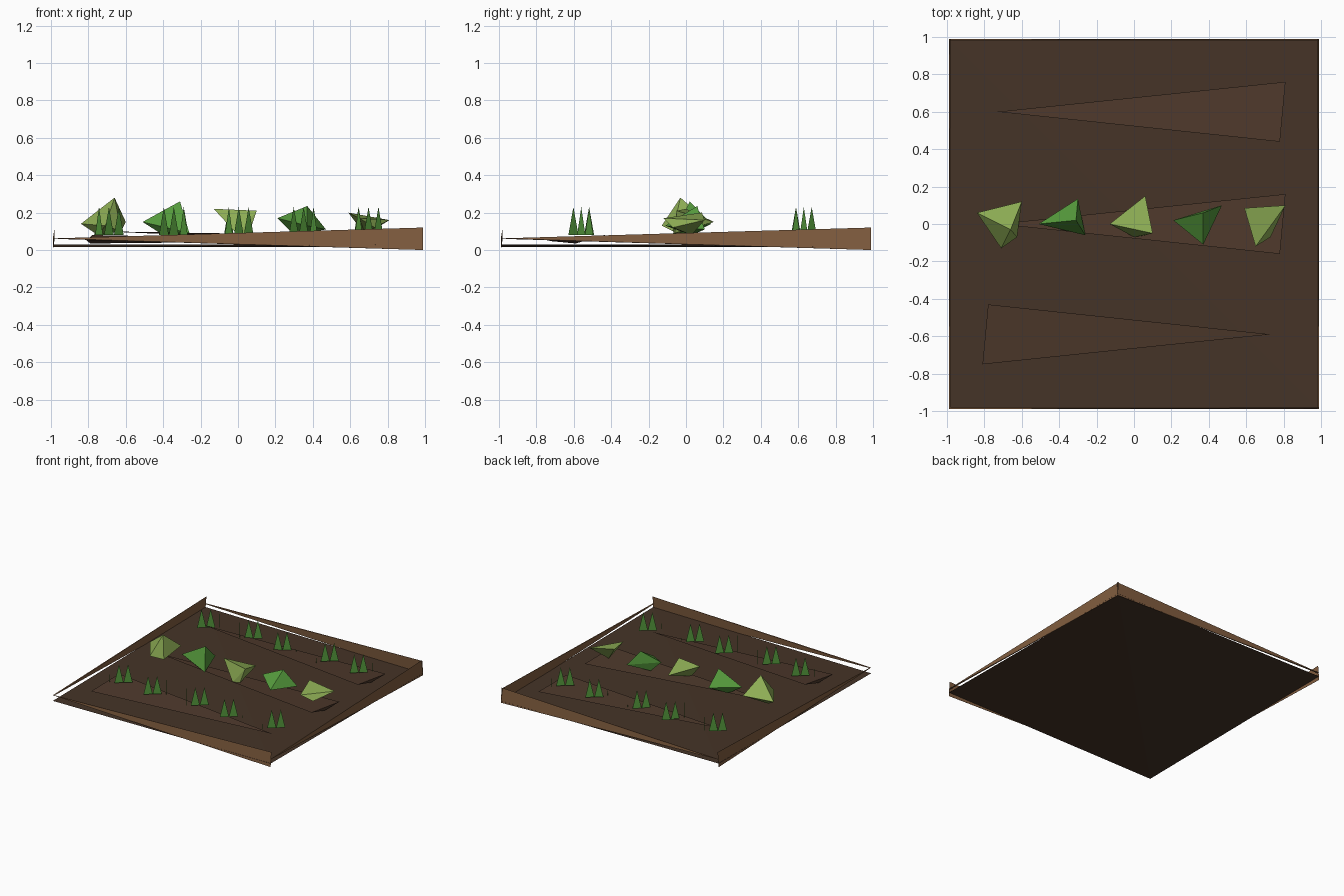
import bpy, bmesh, math
from mathutils import Vector

if "Cube" in bpy.data.objects:
    bpy.data.objects.remove(bpy.data.objects["Cube"])


def mat(name, r, g, b):
    m = bpy.data.materials.new(name)
    m.diffuse_color = (r, g, b, 1)
    m.use_nodes = True
    m.node_tree.nodes["Principled BSDF"].inputs["Base Color"].default_value = m.diffuse_color
    return m


WOOD = mat("wood", .22, .11, .05)
SOIL = mat("soil", .06, .034, .02)
BED = mat("bed_soil", .075, .04, .024)
LIGHT = mat("light_leaf", .27, .42, .09)
GREEN = mat("green_leaf", .09, .32, .045)


def hull(name, pts, m):
    """Faceted solid from the convex hull of a few points."""
    bm = bmesh.new()
    for p in pts:
        bm.verts.new(p)
    bmesh.ops.convex_hull(bm, input=bm.verts)
    bmesh.ops.recalc_face_normals(bm, faces=bm.faces)
    return finish(name, bm, m)


def finish(name, bm, m):
    me = bpy.data.meshes.new(name)
    bm.to_mesh(me)
    bm.free()
    me.materials.append(m)
    ob = bpy.data.objects.new(name, me)
    bpy.context.collection.objects.link(ob)
    return ob


# ground: thin tetrahedron folded along both diagonals
E = .99
hull("ground", [(-E, E, .03), (E, -E, .03), (E, E, .015), (-E, -E, .015)], SOIL)

# border boards: wedges tall at the + end, running to a thin point at the - end
for side, tag in ((-1, "near"), (1, "far")):
    wedge = [(E, side * E, 0), (E, side * (E - .01), .12),
             (-E, side * E, .062), (-E, side * (E - .01), .06)]
    hull("board_x_" + tag, wedge, WOOD)
    hull("board_y_" + tag, [(y, x, z) for x, y, z in wedge], WOOD)

# raised planting beds: long tapering wedges, the front one reversed
for name, s, y0 in (("back_bed", 1, .6), ("middle_bed", 1, 0), ("front_bed", -1, -.59)):
    tip, lo, hi = (.1, .05, .075) if s > 0 else (.05, .08, .05)
    hull(name, [(-.73 * s, y0, tip), (.81 * s, y0 + .16 * s, hi if s < 0 else lo),
                (.78 * s, y0 - .16 * s, lo if s < 0 else hi), (.79 * s, y0, .035)], BED)

# middle row: five chunky leafy heads
heads = [
    (LIGHT, [(-.84, .06, .14), (-.66, -.03, .28), (-.6, .12, .15), (-.71, -.13, .13),
             (-.625, -.07, .1), (-.75, 0, .08)]),
    (GREEN, [(-.51, 0, .15), (-.31, .02, .26), (-.3, .135, .14), (-.26, -.06, .09),
             (-.4, .02, .08)]),
    (LIGHT, [(-.13, 0, .22), (.06, .15, .15), (.1, -.05, .21), (0, -.07, .08),
             (.06, -.06, .09)]),
    (GREEN, [(.21, .02, .17), (.37, .06, .235), (.47, .1, .11), (.37, -.11, .13),
             (.3, .03, .08)]),
    (LIGHT, [(.59, .085, .2), (.81, .1, .16), (.65, -.12, .17), (.73, -.07, .12),
             (.68, .03, .08)]),
]
for i, (m, pts) in enumerate(heads):
    hull(f"leafy_head_{i + 1}", pts, m)

# outer rows: tufts of three flat upright blades set on a diagonal
for row, y0 in (("front", -.56), ("back", .63)):
    bm = bmesh.new()
    for i in range(5):
        for k in (-1, 0, 1):
            c = Vector((-.69 + .347 * i + .053 * k, y0 + .042 * k, 0))
            edge_on = k == (1 if (i + (row == "back")) % 2 else -1)
            a = math.radians(-52 if edge_on else 40)
            d = Vector((math.cos(a), math.sin(a), 0)) * .034
            bm.faces.new([bm.verts.new(p) for p in (
                c - d + Vector((0, 0, .08)), c + d + Vector((0, 0, .08)),
                c + Vector((0, 0, .23)))])
    finish(row + "_row_blades", bm, GREEN)
